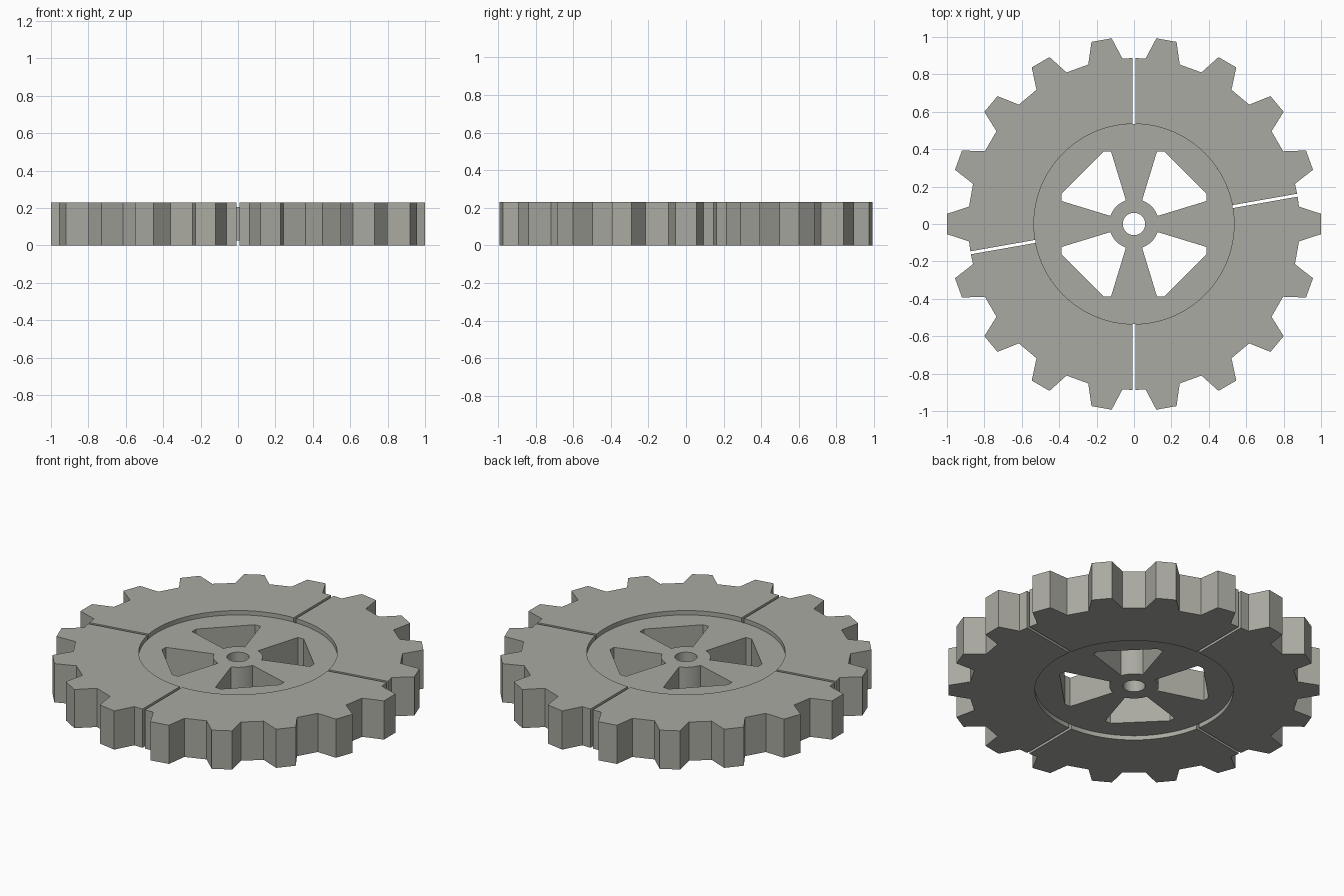
import bpy, bmesh, math
from math import sin, cos, radians, pi

if "Cube" in bpy.data.objects:
    bpy.data.objects.remove(bpy.data.objects["Cube"])

H = 0.23              # rim thickness
Z0, Z1 = 0.026, 0.204  # recessed wheel centre
R_IN = 0.535

steel = bpy.data.materials.new("warm_grey_metal")
steel.diffuse_color = (0.40, 0.40, 0.36, 1)
steel.use_nodes = True
steel.node_tree.nodes["Principled BSDF"].inputs["Base Color"].default_value = steel.diffuse_color


def finish(bm, name):
    bmesh.ops.recalc_face_normals(bm, faces=bm.faces[:])
    me = bpy.data.meshes.new(name)
    bm.to_mesh(me)
    bm.free()
    me.materials.append(steel)
    ob = bpy.data.objects.new(name, me)
    bpy.context.collection.objects.link(ob)
    bpy.ops.object.select_all(action='DESELECT')
    bpy.context.view_layer.objects.active = ob
    ob.select_set(True)
    bpy.ops.object.shade_smooth_by_angle(angle=radians(15))
    return ob


def prism(name, pts, z0, z1):
    """Extrude a closed outline from z0 to z1."""
    bm = bmesh.new()
    lo = [bm.verts.new((x, y, z0)) for x, y in pts]
    hi = [bm.verts.new((x, y, z1)) for x, y in pts]
    n = len(pts)
    bm.faces.new(lo[::-1])
    bm.faces.new(hi)
    for i in range(n):
        j = (i + 1) % n
        bm.faces.new((lo[i], lo[j], hi[j], hi[i]))
    return finish(bm, name)


def ring(name, outer, inner, z0, z1, n=128):
    """Ring whose outer and inner radius are functions of the angle."""
    bm = bmesh.new()
    cols = []
    for i in range(n):
        a = 2 * pi * i / n
        cols.append([bm.verts.new((r * cos(a), r * sin(a), z)) for r, z in
                     ((outer(a), z0), (outer(a), z1), (inner(a), z1), (inner(a), z0))])
    for i in range(n):
        p, q = cols[i], cols[(i + 1) % n]
        for k in range(4):
            m = (k + 1) % 4
            bm.faces.new((p[k], q[k], q[m], p[m]))
    return finish(bm, name)


def polar(r, deg):
    return (r * cos(radians(deg)), r * sin(radians(deg)))


def rim_segment(name, start, end, gap=0.008):
    """Toothed rim piece between two radial slots (angles in degrees)."""
    root = 0.887
    off = lambda r: math.degrees(math.asin(gap / r))
    pts = [polar(R_IN, start + off(R_IN)), polar(root, start + off(root))]
    for k in range((end - start) // 20):
        c = start + 10 + 20 * k
        pts += [polar(root, c - 6), polar(1.0, c - 3.15),
                polar(1.0, c + 3.15), polar(root, c + 6)]
    pts += [polar(root, end - off(root))]
    a0, a1 = start + off(R_IN), end - off(R_IN)
    n = 30
    pts += [polar(R_IN, a1 + (a0 - a1) * i / n) for i in range(n)]
    prism(name, pts, 0, H)


# four toothed rim pieces
for i, (a, b) in enumerate(((-90, 10), (10, 90), (90, 190), (190, 270))):
    rim_segment(f"rim_segment_{i + 1}", a, b)


# wheel plate with octagonal opening
def octagon(a):
    d = (a + pi / 8) % (pi / 4) - pi / 8
    return 0.388 / cos(d)


ring("wheel_plate", lambda a: R_IN, octagon, Z0, Z1)

# hub with bore
ring("hub", lambda a: 0.133, lambda a: 0.06, Z0, Z1, 64)

# four tapered spokes
for i in range(4):
    a = i * pi / 2
    outline = [(0.126, -0.043), (0.388, -0.123), (0.388, 0.123), (0.126, 0.043)]
    prism(f"spoke_{i + 1}", [(x * cos(a) - y * sin(a), x * sin(a) + y * cos(a))
                             for x, y in outline], Z0, Z1)
